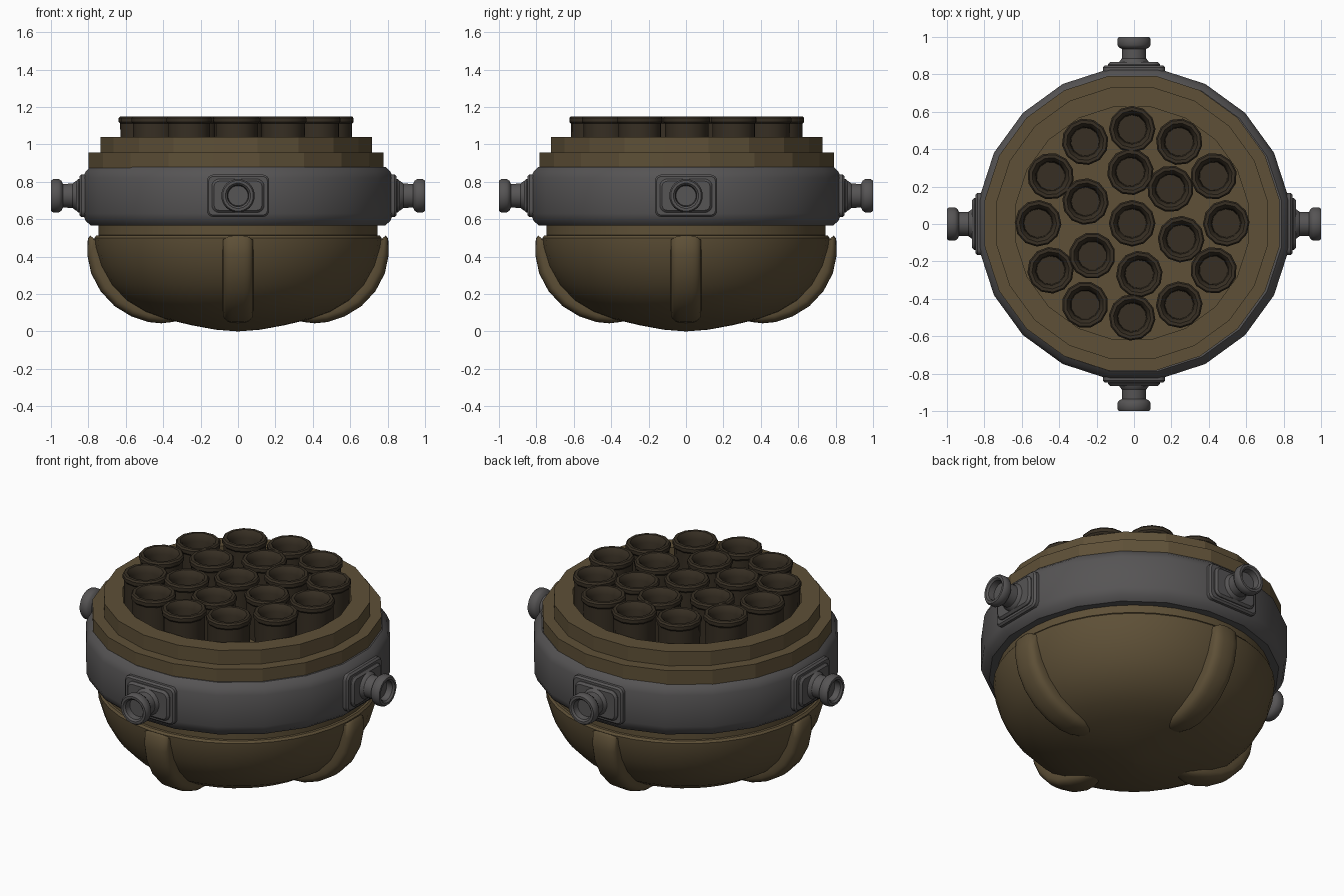
import bpy, bmesh, math
from mathutils import Matrix, Vector

cube = bpy.data.objects.get("Cube")
if cube:
    bpy.data.objects.remove(cube, do_unlink=True)


def material(name, rgb):
    m = bpy.data.materials.new(name)
    m.use_nodes = True
    m.diffuse_color = (*rgb, 1)
    m.node_tree.nodes["Principled BSDF"].inputs["Base Color"].default_value = (*rgb, 1)
    return m


BROWN = material("olive brown", (0.112, 0.08, 0.038))
DARK = material("dark brown", (0.038, 0.028, 0.017))
GREY = material("gunmetal grey", (0.093, 0.089, 0.09))


def finish(name, bm, mat, matrix=Matrix(), smooth=35):
    """Turn a bmesh into an object, placed by the matrix."""
    bmesh.ops.remove_doubles(bm, verts=bm.verts, dist=1e-5)
    bmesh.ops.recalc_face_normals(bm, faces=bm.faces)
    bm.transform(matrix)
    mesh = bpy.data.meshes.new(name)
    bm.to_mesh(mesh)
    bm.free()
    mesh.materials.append(mat)
    ob = bpy.data.objects.new(name, mesh)
    bpy.context.collection.objects.link(ob)
    if smooth:
        bpy.ops.object.select_all(action='DESELECT')
        ob.select_set(True)
        bpy.context.view_layer.objects.active = ob
        bpy.ops.object.shade_smooth_by_angle(angle=math.radians(smooth))
    return ob


def loft(rings, capped=True):
    """Bridge equal loops of points, closing both ends."""
    bm = bmesh.new()
    loops = [[bm.verts.new(p) for p in ring] for ring in rings]
    n = len(loops[0])
    for a, b in zip(loops, loops[1:]):
        for i in range(n):
            j = (i + 1) % n
            bm.faces.new((a[i], a[j], b[j], b[i]))
    if capped:
        bm.faces.new(loops[0])
        bm.faces.new(loops[-1])
    return bm


def lathe(profile, sides, turn=0.5, capped=True):
    """Revolve (radius, height) points about z."""
    angles = [math.tau * (i + turn) / sides for i in range(sides)]
    return loft([[(r * math.cos(a), r * math.sin(a), z) for a in angles]
                 for r, z in profile], capped)


def plate(half_y, half_z, corner, x0, x1, inset):
    """Rounded rectangular plate facing +x, with a bevelled front."""
    def outline(x, shrink):
        pts = []
        for k in range(4):
            sy, sz = ((1, 1), (-1, 1), (-1, -1), (1, -1))[k]
            for s in range(5):
                a = math.pi / 2 * (k + s / 4)
                pts.append((x, sy * (half_y - corner) + (corner - shrink) * math.cos(a),
                            sz * (half_z - corner) + (corner - shrink) * math.sin(a)))
        return pts
    return loft([outline(x0, 0), outline(x1 - inset, 0), outline(x1, inset)])


# Rounded lower bowl with a ledge and neck
bowl = [(0.004, 0), (0.12, 0.009), (0.25, 0.033), (0.39, 0.066), (0.5, 0.105),
        (0.6, 0.165), (0.68, 0.25), (0.735, 0.35), (0.765, 0.45), (0.77, 0.5),
        (0.76, 0.512), (0.748, 0.514), (0.748, 0.6)]
finish("lower_bowl", lathe(bowl, 40), BROWN)

# Stepped upper housing with a round well for the tubes
CENTRE = Matrix.Translation((-0.01, 0.004, 0))
housing = [(0.7, 0.6), (0.798, 0.8), (0.798, 0.955), (0.735, 0.955), (0.735, 1.04),
           (0.63, 1.04), (0.63, 0.9)]
finish("stepped_housing", lathe(housing, 20), BROWN, CENTRE, smooth=0)

# Grey belt with chamfered edges
belt = [(0.7, 0.565), (0.795, 0.565), (0.825, 0.59), (0.84, 0.63), (0.84, 0.82),
        (0.825, 0.855), (0.798, 0.88), (0.7, 0.88), (0.7, 0.565)]
finish("belt", lathe(belt, 20, capped=False), GREY)

# Four ribs hugging the bowl: each path point is x, z and a size factor
rib_path = [(0.79, 0.512, 0.9), (0.803, 0.495, 1), (0.806, 0.41, 1), (0.785, 0.31, 1),
            (0.735, 0.215, 1), (0.66, 0.135, 1), (0.57, 0.08, 1), (0.48, 0.05, 1),
            (0.41, 0.043, 0.92), (0.35, 0.05, 0.75), (0.31, 0.06, 0.4)]


def rib():
    rings = []
    for i, (x, z, size) in enumerate(rib_path):
        x0, z0, _ = rib_path[max(i - 1, 0)]
        x1, z1, _ = rib_path[min(i + 1, len(rib_path) - 1)]
        along = Vector((x1 - x0, 0, z1 - z0)).normalized()
        inward = Vector((along.z, 0, -along.x))
        if inward.dot(Vector((-x, 0, 0.5 - z))) < 0:
            inward.negate()
        ring = []
        for s in range(13):
            a = math.pi * s / 12
            c, h = math.cos(a), abs(math.sin(a)) ** 0.7
            y = math.copysign(abs(c) ** 0.7, c) * 0.082 * size
            ring.append(Vector((x, y, z)) + inward * 0.055 * (1 - h))
        ring += [ring[-1] + inward * 0.03, ring[0] + inward * 0.03]
        rings.append(ring)
    return loft(rings)


# Hollow knob: flared neck, rounded cap and a recessed end
knob = [(0.085, 0.84), (0.078, 0.87), (0.066, 0.885), (0.064, 0.935), (0.082, 0.945),
        (0.09, 0.957), (0.09, 0.988), (0.082, 1.0), (0.068, 1.0), (0.058, 0.99),
        (0.054, 0.955)]

for k, side in enumerate(("left", "back", "right", "front")):
    spin = Matrix.Rotation(k * math.pi / 2, 4, 'Z')
    mount = spin @ Matrix.Translation((0, 0, 0.725))
    finish(side + "_rib", rib(), BROWN, spin, smooth=50)
    finish(side + "_mount_base", plate(0.167, 0.113, 0.035, 0.78, 0.848, 0.01), GREY, mount)
    finish(side + "_mount_step", plate(0.14, 0.09, 0.04, 0.83, 0.866, 0.012), GREY, mount)
    finish(side + "_knob", lathe(knob, 20), GREY,
           mount @ Matrix.Rotation(math.pi / 2, 4, 'Y'))

# Cluster of open tubes: one in the middle, six around it, twelve outside
tube = [(0.115, 0.9), (0.117, 1.11), (0.125, 1.12), (0.125, 1.14), (0.117, 1.15),
        (0.1, 1.15), (0.089, 1.138), (0.08, 1.11), (0.076, 1.03)]
spots = [(0, 0)]
spots += [(0.275, a) for a in (92, 42, -18, -82, -141, 155)]
spots += [(0.503, 30 * k) for k in range(12)]
for i, (r, deg) in enumerate(spots):
    a = math.radians(deg)
    place = CENTRE @ Matrix.Translation((r * math.cos(a), r * math.sin(a), 0))
    finish(f"tube_{i + 1}", lathe(tube, 12, turn=0.3 * i), DARK, place)
